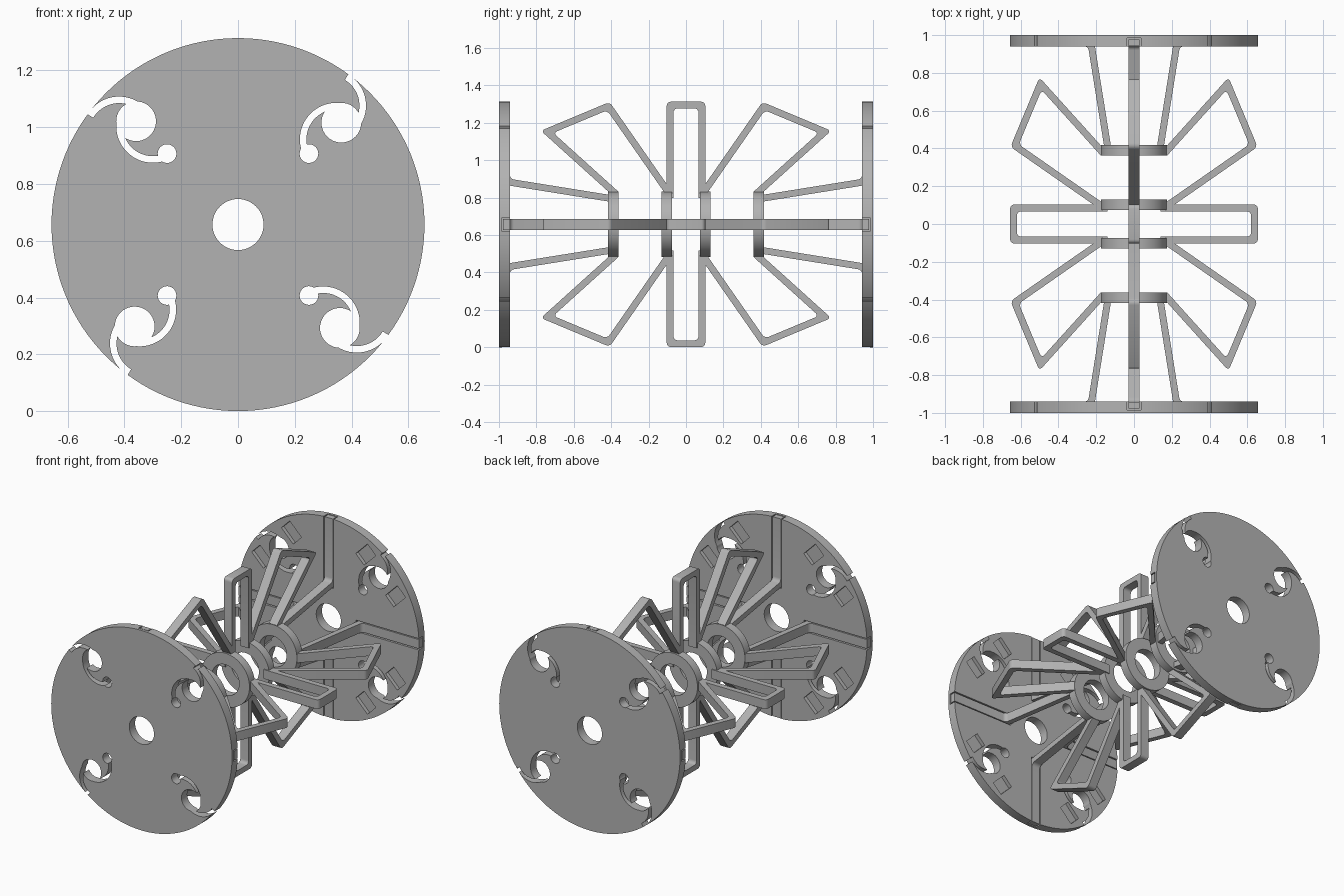
import bpy, bmesh
from math import sin, cos, radians, pi
from mathutils import Vector, Matrix

cube = bpy.data.objects.get("Cube")
if cube:
    bpy.data.objects.remove(cube, do_unlink=True)

R = 0.657        # flange radius, also the height of the axis
QUARTERS = range(4)

grey = bpy.data.materials.new("plain grey")
grey.use_nodes = True
grey.diffuse_color = (0.45, 0.45, 0.45, 1)
grey.node_tree.nodes["Principled BSDF"].inputs["Base Color"].default_value = grey.diffuse_color


def finish(bm, name):
    """Turn a bmesh built around the axis into a named object."""
    bmesh.ops.recalc_face_normals(bm, faces=bm.faces)
    mesh = bpy.data.meshes.new(name)
    bm.to_mesh(mesh)
    bm.free()
    mesh.materials.append(grey)
    ob = bpy.data.objects.new(name, mesh)
    ob.location.z = R
    bpy.context.collection.objects.link(ob)
    return ob


def prism(bm, outline, y0, y1, turn=0):
    """Extrude an (x, z) outline along y, turned about the axis by quarters."""
    rot = Matrix.Rotation(turn * pi / 2, 3, 'Y')
    face = bm.faces.new([bm.verts.new(rot @ Vector((x, y0, z))) for x, z in outline])
    new = bmesh.ops.extrude_face_region(bm, geom=[face])["geom"]
    verts = [g for g in new if isinstance(g, bmesh.types.BMVert)]
    bmesh.ops.translate(bm, verts=verts, vec=(0, y1 - y0, 0))
    return face


def arc(cx, cz, r, a0, a1, n):
    steps = [radians(a0 + (a1 - a0) * i / n) for i in range(n + 1)]
    return [(cx + r * cos(a), cz + r * sin(a)) for a in steps]


def circle(cx, cz, r, n):
    return arc(cx, cz, r, 0, 360, n)[:-1]


def band(cx, cz, r0, r1, a0, a1):
    return arc(cx, cz, r0, a0, a1, 24) + arc(cx, cz, r1, a1, a0, 24)


def rect(cx, cz, w, h, angle=0):
    rot = Matrix.Rotation(radians(angle), 2)
    corners = [(-w, -h), (w, -h), (w, h), (-w, h)]
    return [tuple(Vector((cx, cz)) + rot @ Vector(c) / 2) for c in corners]


def cut(ob, outlines, y0, y1, repeat=QUARTERS):
    """Subtract outlines, repeated around the axis."""
    bm = bmesh.new()
    for outline in outlines:
        for q in repeat:
            prism(bm, outline, y0, y1, q)
    cutter = finish(bm, "cutter")
    cutter.hide_render = True
    mod = ob.modifiers.new("cut", 'BOOLEAN')
    mod.operation, mod.solver, mod.object = 'DIFFERENCE', 'EXACT', cutter
    bpy.context.view_layer.objects.active = ob
    bpy.ops.object.modifier_apply(modifier=mod.name)
    bpy.data.objects.remove(cutter, do_unlink=True)


def smooth(ob):
    bpy.ops.object.select_all(action='DESELECT')
    ob.select_set(True)
    bpy.context.view_layer.objects.active = ob
    bpy.ops.object.shade_smooth_by_angle(angle=radians(30))


def strip(name, path, sides, width=0.036, depth=0.06, fillet=0.022):
    """Flat bar following (y, radius) points, on every quarter and given sides."""
    pts = [Vector(p) for p in path]
    dirs = [(b - a).normalized() for a, b in zip(pts, pts[1:])]
    left, right = [], []
    for i, p in enumerate(pts):
        d0, d1 = dirs[max(i - 1, 0)], dirs[min(i, len(dirs) - 1)]
        n0, n1 = Vector((-d0.y, d0.x)), Vector((-d1.y, d1.x))
        miter = (n0 + n1).normalized()
        miter *= width / 2 / miter.dot(n0)
        left.append(p + miter)
        right.append(p - miter)
    bm = bmesh.new()
    for side in sides:
        for q in QUARTERS:
            part = bmesh.new()
            face = part.faces.new([part.verts.new((-depth / 2, side * y, r))
                                   for y, r in left + right[::-1]])
            new = bmesh.ops.extrude_face_region(part, geom=[face])["geom"]
            bmesh.ops.translate(part, vec=(depth, 0, 0),
                                verts=[g for g in new if isinstance(g, bmesh.types.BMVert)])
            # round the bends, leave the two ends square
            bends = {tuple(round(c, 4) for c in (side * p.x, p.y))
                     for p in left[1:-1] + right[1:-1]}
            edges = [e for e in part.edges
                     if abs(e.verts[0].co.x - e.verts[1].co.x) > depth / 2
                     and tuple(round(c, 4) for c in e.verts[0].co.yz) in bends]
            bmesh.ops.bevel(part, geom=edges, offset=fillet, segments=4,
                            profile=0.5, affect='EDGES')
            part.transform(Matrix.Rotation(q * pi / 2, 4, 'Y'))
            mesh = bpy.data.meshes.new("part")
            part.to_mesh(mesh)
            part.free()
            bm.from_mesh(mesh)
            bpy.data.meshes.remove(mesh)
    smooth(finish(bm, name))


# Flanges: bored discs with four swirl cut-outs, radial grooves and pockets
for side, name in ((-1, "front_flange"), (1, "back_flange")):
    bm = bmesh.new()
    prism(bm, circle(0, 0, R, 128), side * 0.94, side)
    disc = finish(bm, name)
    through = (side * 0.9, side * 1.05)
    cut(disc, [circle(0, 0, 0.09, 48)], *through, repeat=[0])
    cut(disc, [circle(-0.359, 0.364, 0.07, 40)], *through)
    cut(disc, [circle(-0.25, 0.25, 0.033, 24)], *through)
    cut(disc, [band(-0.419, 0.322, 0.106, 0.129, 18, 149)], *through)
    cut(disc, [band(-0.30, 0.347, 0.106, 0.129, 168, 290)], *through)
    cut(disc, [rect(0, 0.46, 0.074, 0.52)], side * 0.9, side * 0.984)
    diagonal = Vector((1, 1)).normalized()
    across = Vector((-1, 1)).normalized()
    pockets = [rect(*(diagonal * 0.535 + across * k), 0.12, 0.085, 45)
               for k in (-0.153, 0.153)]
    cut(disc, pockets, side * 0.9, side * 0.965)
    smooth(disc)

# Hub rings along the axis
for y, name in ((-0.39, "front_outer_ring"), (-0.1025, "front_inner_ring"),
                (0.1025, "back_inner_ring"), (0.39, "back_outer_ring")):
    bm = bmesh.new()
    prism(bm, circle(0, 0, 0.175, 64), y - 0.028, y + 0.028)
    ring = finish(bm, name)
    cut(ring, [circle(0, 0, 0.1, 48)], y - 0.1, y + 0.1, repeat=[0])
    smooth(ring)

# Flat loops radiating from the rings
strip("centre_loops", [(-0.085, 0.14), (-0.085, 0.638), (0.085, 0.638), (0.085, 0.14)], [1])
strip("slanted_loops", [(0.085, 0.158), (0.415, 0.632), (0.743, 0.495), (0.375, 0.163)], [-1, 1])

# Struts from the outer rings, bending into the flange grooves
strip("flange_struts", [(0.38, 0.135), (0.96, 0.228), (0.96, 0.655)], [-1, 1])
